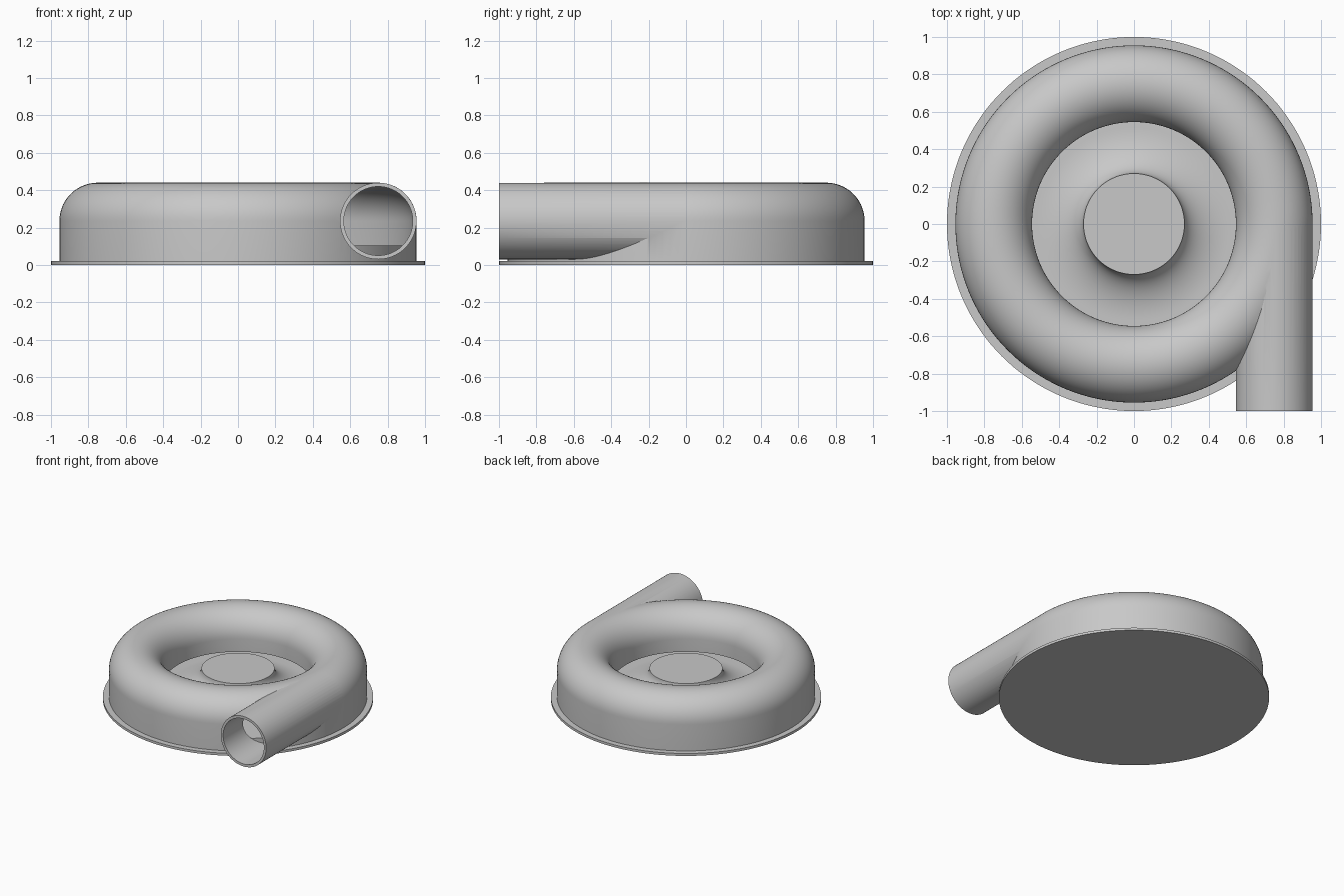
import bpy, bmesh
from math import pi, sin, cos
from mathutils import Matrix

cube = bpy.data.objects.get("Cube")
if cube:
    bpy.data.objects.remove(cube, do_unlink=True)

grey = bpy.data.materials.new("plain grey")
grey.use_nodes = True
colour = (0.58, 0.58, 0.58, 1)
grey.diffuse_color = colour
grey.node_tree.nodes["Principled BSDF"].inputs["Base Color"].default_value = colour

TUBE_R, TUBE_Z = 0.75, 0.235   # centre of the scroll tube section
OUTER, INNER = 0.205, 0.185    # tube radii outside and inside


def make_object(name, bm):
    bmesh.ops.recalc_face_normals(bm, faces=bm.faces)
    mesh = bpy.data.meshes.new(name)
    bm.to_mesh(mesh)
    bm.free()
    mesh.materials.append(grey)
    obj = bpy.data.objects.new(name, mesh)
    bpy.context.collection.objects.link(obj)
    return obj


def revolve(name, profile, closed=True, steps=144):
    """Spin an (r, z) profile round the z axis."""
    bm = bmesh.new()
    verts = [bm.verts.new((r, 0, z)) for r, z in profile]
    pairs = list(zip(verts, verts[1:]))
    if closed:
        pairs.append((verts[-1], verts[0]))
    edges = [bm.edges.new(p) for p in pairs]
    bmesh.ops.spin(bm, geom=verts + edges, cent=(0, 0, 0), axis=(0, 0, 1),
                   angle=2 * pi, steps=steps, use_merge=True)
    bmesh.ops.remove_doubles(bm, verts=bm.verts, dist=1e-5)
    return make_object(name, bm)


def pipe(name, radius, y0, y1):
    """Solid round bar along y at the outlet position."""
    bm = bmesh.new()
    bmesh.ops.create_cone(bm, cap_ends=True, segments=96, radius1=radius,
                          radius2=radius, depth=y1 - y0)
    bmesh.ops.transform(bm, verts=bm.verts, matrix=Matrix.Translation(
        (TUBE_R, (y0 + y1) / 2, TUBE_Z)) @ Matrix.Rotation(pi / 2, 4, 'X'))
    return make_object(name, bm)


def dome(radius, n=28):
    """Upper half circle of the tube section, from outside to inside."""
    return [(TUBE_R + radius * cos(pi * i / n), TUBE_Z + radius * sin(pi * i / n))
            for i in range(n + 1)]


def combine(target, tool, operation):
    mod = target.modifiers.new(operation.lower(), 'BOOLEAN')
    mod.operation, mod.solver, mod.object = operation, 'EXACT', tool
    bpy.context.view_layer.objects.active = target
    bpy.ops.object.modifier_apply(modifier=mod.name)
    bpy.data.objects.remove(tool, do_unlink=True)


# Round base plate
base = revolve("base_plate", [(0, 0), (1, 0), (1, 0.02), (0, 0.02)], closed=False)

# Scroll housing with tangential outlet, hollowed out
housing = revolve("scroll_housing", [(0.955, 0.015)] + dome(OUTER) + [(0.545, 0.015)])
combine(housing, pipe("outlet_pipe", OUTER - 0.0005, -1, 0), 'UNION')
lip_z = 0.13
cavity = [(0.935, 0)] + dome(INNER) + [(0.565, lip_z), (0.5, lip_z), (0.5, 0)]
combine(housing, revolve("cavity", cavity), 'DIFFERENCE')
combine(housing, pipe("bore", INNER - 0.001, -1.1, 0), 'DIFFERENCE')

# Rotor disc with a flared hub
flare = [(0.27 + 0.25 * (1 - cos(t)), 0.25 - 0.145 * sin(t))
         for t in (pi / 2 * i / 16 for i in range(17))]
rotor = revolve("rotor_hub", [(0, 0.25)] + flare + [(0.925, 0.105), (0.925, 0.05), (0, 0.05)],
                closed=False)

# Smooth shading with sharp edges kept
bpy.ops.object.select_all(action='DESELECT')
for obj in (base, housing, rotor):
    obj.select_set(True)
bpy.context.view_layer.objects.active = housing
bpy.ops.object.shade_smooth_by_angle(angle=pi / 6)
